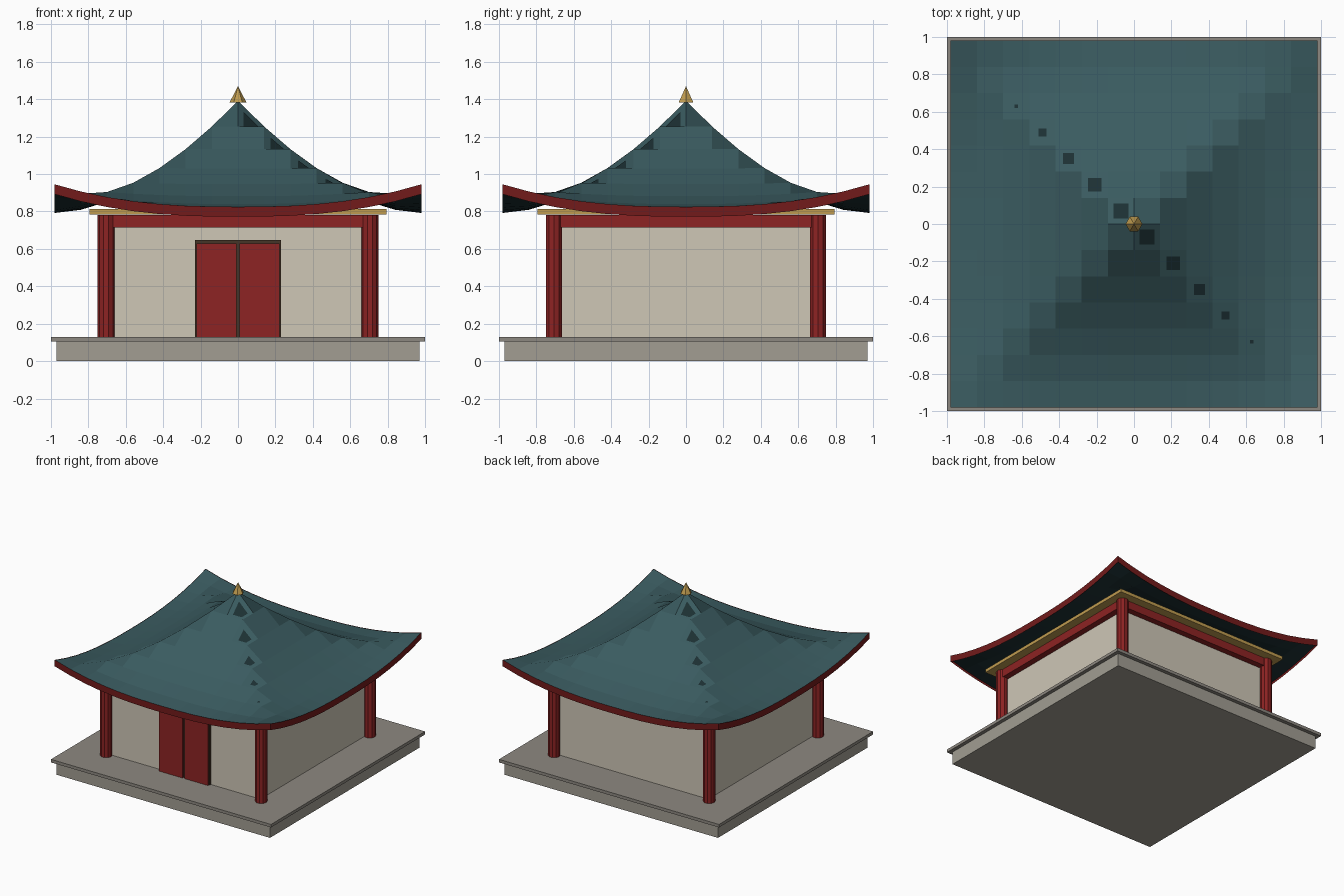
import bpy, bmesh
from math import radians
from mathutils import Matrix

if "Cube" in bpy.data.objects:
    bpy.data.objects.remove(bpy.data.objects["Cube"])


def material(name, rgb):
    m = bpy.data.materials.new(name)
    m.diffuse_color = (*rgb, 1)
    m.use_nodes = True
    m.node_tree.nodes["Principled BSDF"].inputs["Base Color"].default_value = m.diffuse_color
    return m


STONE = material("stone", (0.36, 0.34, 0.29))
STONE_DARK = material("stone_edge", (0.27, 0.25, 0.22))
PLASTER = material("plaster", (0.62, 0.57, 0.47))
RED = material("red_paint", (0.27, 0.017, 0.017))
RED_DARK = material("dark_red_paint", (0.17, 0.011, 0.011))
GOLD = material("gold", (0.52, 0.33, 0.08))
WOOD = material("dark_wood", (0.06, 0.035, 0.02))
TILE = material("roof_tile", (0.043, 0.107, 0.119))
SOFFIT = material("soffit", (0.012, 0.03, 0.034))


def finish(name, bm, mat):
    me = bpy.data.meshes.new(name)
    bm.to_mesh(me)
    bm.free()
    me.materials.append(mat)
    ob = bpy.data.objects.new(name, me)
    bpy.context.collection.objects.link(ob)
    return ob


def box(name, x, y, z, mat):
    """Box from (min, max) ranges."""
    bm = bmesh.new()
    size = [r[1] - r[0] for r in (x, y, z)]
    mid = [(r[1] + r[0]) / 2 for r in (x, y, z)]
    bmesh.ops.create_cube(bm, size=1, matrix=Matrix.Translation(mid) @ Matrix.Diagonal((*size, 1)))
    return finish(name, bm, mat)


def slab(name, half, z0, z1, mat):
    return box(name, (-half, half), (-half, half), (z0, z1), mat)


def cone(name, sides, r1, r2, x, y, z0, z1, turn, mat):
    bm = bmesh.new()
    bmesh.ops.create_cone(bm, cap_ends=True, segments=sides, radius1=r1, radius2=r2, depth=z1 - z0,
                          matrix=Matrix.Translation((x, y, (z0 + z1) / 2)) @ Matrix.Rotation(radians(turn), 4, 'Z'))
    return finish(name, bm, mat)


# Stone platform
slab("platform", 0.97, 0, 0.105, STONE)
slab("platform_edge", 1.0, 0.105, 0.13, STONE_DARK)

# Walls, posts and top beams
slab("walls", 0.68, 0.13, 0.75, PLASTER)
P = 0.705
for sx, sy, n in ((-1, -1, "front_left"), (1, -1, "front_right"), (-1, 1, "back_left"), (1, 1, "back_right")):
    cone("post_" + n, 10, 0.045, 0.045, sx * P, sy * P, 0.13, 0.78, 90, RED)
for s, n in ((-1, "front"), (1, "back")):
    box("beam_" + n, (-P, P), (s * P - 0.025, s * P + 0.025), (0.715, 0.78), RED)
for s, n in ((-1, "left"), (1, "right")):
    box("beam_" + n, (s * P - 0.025, s * P + 0.025), (-P, P), (0.715, 0.78), RED)
slab("eave_plate", 0.795, 0.785, 0.812, GOLD)

# Double door
box("door_frame", (-0.23, 0.23), (-0.697, -0.67), (0.13, 0.648), WOOD)
for s, n in ((-1, "left"), (1, "right")):
    box("door_" + n, tuple(sorted((s * 0.008, s * 0.222))), (-0.708, -0.68), (0.13, 0.63), RED)

# Curved roof on a 14 x 14 grid with upturned corners
N, R = 14, 0.98


def roof_point(i, j, drop=0):
    u, v = 2 * i / N - 1, 2 * j / N - 1
    m = max(abs(u), abs(v))
    z = 0.822 + 0.57 * (1 - m) ** 1.8 + 0.12 * abs(u * v) ** 2.5
    return (u * R, v * R, z - drop)


def roof_sheet(name, drop, flip, mat):
    bm = bmesh.new()
    g = [[bm.verts.new(roof_point(i, j, drop)) for j in range(N + 1)] for i in range(N + 1)]
    for i in range(N):
        for j in range(N):
            quad = [g[i][j], g[i + 1][j], g[i + 1][j + 1], g[i][j + 1]]
            bm.faces.new(quad[::-1] if flip else quad)
    return finish(name, bm, mat)


roof_sheet("roof_top", 0, False, TILE)
roof_sheet("roof_soffit", 0.03, True, SOFFIT)

# Red band hanging from the roof edge
loop = ([(i, 0) for i in range(N)] + [(N, j) for j in range(N)]
        + [(i, N) for i in range(N, 0, -1)] + [(0, j) for j in range(N, 0, -1)])
bm = bmesh.new()
top = [bm.verts.new(roof_point(i, j, -0.003)) for i, j in loop]
low = [bm.verts.new(roof_point(i, j, 0.05)) for i, j in loop]
for k in range(len(loop)):
    n = (k + 1) % len(loop)
    bm.faces.new((low[k], low[n], top[n], top[k]))
finish("eave_band", bm, RED_DARK)

# Gold finial
cone("finial", 6, 0.045, 0, 0, 0, 1.383, 1.47, 30, GOLD)
